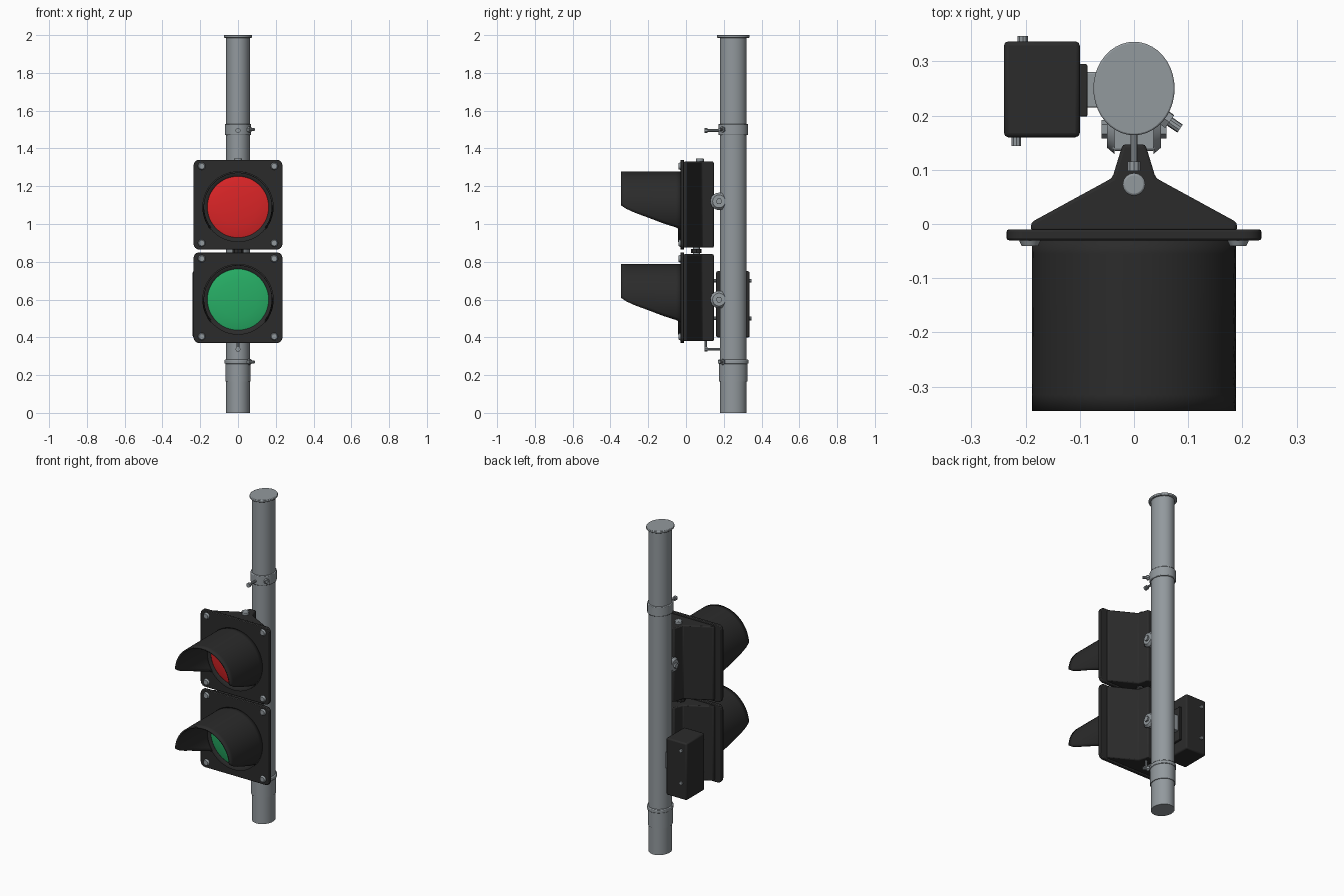
import bpy, bmesh, math
from mathutils import Vector

old = bpy.data.objects.get("Cube")
if old:
    bpy.data.objects.remove(old, do_unlink=True)


def material(name, colour):
    m = bpy.data.materials.new(name)
    m.use_nodes = True
    m.diffuse_color = (*colour, 1)
    bsdf = next(n for n in m.node_tree.nodes if n.type == 'BSDF_PRINCIPLED')
    bsdf.inputs["Base Color"].default_value = (*colour, 1)
    return m


BLACK = material("black plastic", (0.024, 0.024, 0.024))
STEEL = material("galvanised steel", (0.29, 0.32, 0.34))
RED = material("red lens", (0.70, 0.018, 0.02))
GREEN = material("green lens", (0.02, 0.42, 0.13))


def finish(bm, name, mat, bevel=0, segments=2):
    """Turn a bmesh into a smooth-shaded object with an optional bevel."""
    bmesh.ops.recalc_face_normals(bm, faces=bm.faces)
    mesh = bpy.data.meshes.new(name)
    bm.to_mesh(mesh)
    bm.free()
    mesh.materials.append(mat)
    ob = bpy.data.objects.new(name, mesh)
    bpy.context.collection.objects.link(ob)
    bpy.ops.object.select_all(action='DESELECT')
    ob.select_set(True)
    bpy.context.view_layer.objects.active = ob
    bpy.ops.object.shade_smooth_by_angle(angle=math.radians(35))
    if bevel:
        mod = ob.modifiers.new("bevel", 'BEVEL')
        mod.width, mod.segments = bevel, segments
    return ob


def rod(name, start, end, r, mat, sides=16, r2=None, squash=1, bevel=0):
    """Cylinder or cone between two points; squash stretches it along y."""
    a, b = Vector(start), Vector(end)
    bm = bmesh.new()
    bmesh.ops.create_cone(bm, cap_ends=True, segments=sides, radius1=r,
                          radius2=r if r2 is None else r2, depth=(b - a).length)
    for v in bm.verts:
        v.co.y *= squash
    turn = Vector((0, 0, 1)).rotation_difference(b - a)
    for v in bm.verts:
        v.co = turn @ v.co + (a + b) / 2
    return finish(bm, name, mat, bevel)


def box(name, low, high, mat, bevel=0.005):
    bm = bmesh.new()
    bmesh.ops.create_cube(bm, size=1)
    for v in bm.verts:
        v.co = [l + (c + 0.5) * (h - l) for l, c, h in zip(low, v.co, high)]
    return finish(bm, name, mat, bevel)


def prism(name, points, shift, mat, bevel):
    """Extrude a closed outline along a vector."""
    bm = bmesh.new()
    face = bm.faces.new([bm.verts.new(p) for p in points])
    out = bmesh.ops.extrude_face_region(bm, geom=[face])
    bmesh.ops.translate(bm, vec=shift,
                        verts=[g for g in out["geom"] if isinstance(g, bmesh.types.BMVert)])
    return finish(bm, name, mat, bevel)


def turned(name, z, profile, mat, closed=False, steps=48):
    """Revolve (radius, y) pairs about a front-to-back axis at height z."""
    bm = bmesh.new()
    verts = [bm.verts.new((r, y, z)) for r, y in profile]
    edges = [bm.edges.new(p) for p in zip(verts, verts[1:])]
    if closed:
        edges.append(bm.edges.new((verts[-1], verts[0])))
    bmesh.ops.spin(bm, geom=verts + edges, cent=(0, 0, z), axis=(0, 1, 0),
                   angle=math.tau, steps=steps)
    bmesh.ops.remove_doubles(bm, verts=bm.verts, dist=0.0002)
    return finish(bm, name, mat)


def visor(name, z):
    """Open-bottomed hood whose lower edge sweeps up toward the front."""
    r, n = 0.184, 40
    edge = [(-0.025, -0.12), (-0.055, -0.105), (-0.12, -0.085), (-0.2, -0.055),
            (-0.27, -0.03), (-0.315, -0.01), (-0.345, 0.01)]
    bm = bmesh.new()
    rings = []
    for y, drop in edge:
        low = math.asin(drop / r)
        angles = [low + (math.pi - 2 * low) * i / n for i in range(n + 1)]
        rings.append([bm.verts.new((r * math.cos(a), y, z + r * math.sin(a)))
                      for a in angles])
    for p, q in zip(rings, rings[1:]):
        for i in range(n):
            bm.faces.new((p[i], p[i + 1], q[i + 1], q[i]))
    ob = finish(bm, name, BLACK)
    mod = ob.modifiers.new("thickness", 'SOLIDIFY')
    mod.thickness, mod.offset = 0.009, 0


def rounded_rect(w, low, high, r, y):
    pts = []
    for k, (sx, z) in enumerate([(1, high - r), (-1, high - r), (-1, low + r), (1, low + r)]):
        for i in range(7):
            a = (k + i / 6) * math.pi / 2
            pts.append((sx * (w - r) + r * math.cos(a), y, z + r * math.sin(a)))
    return pts


def signal(label, low, high, lens_z, lens_mat):
    # Front plate with corner screws
    prism(label + "_front_plate", rounded_rect(0.235, low, high, 0.03, -0.03),
          (0, 0.02, 0), BLACK, 0.004)
    for sx in (-1, 1):
        for z in (low + 0.034, high - 0.034):
            rod(label + "_corner_screw", (sx * 0.192, -0.028, z),
                (sx * 0.192, -0.041, z), 0.021, STEEL, 12, r2=0.015)
    # Tapered housing
    half = [(0.19, -0.014), (0.19, 0.003), (0.04, 0.085), (0.021, 0.147)]
    outline = half + [(-x, y) for x, y in reversed(half)]
    prism(label + "_housing", [(x, y, low + 0.01) for x, y in outline],
          (0, 0, high - low - 0.02), BLACK, 0.006)
    # Lens, bezel and hood
    turned(label + "_bezel", lens_z, [(0.186, -0.028), (0.186, -0.043),
                                      (0.176, -0.043), (0.162, -0.034),
                                      (0.162, -0.028)], BLACK, closed=True)
    turned(label + "_lens", lens_z, [(0.168, -0.031), (0.15, -0.037),
                                     (0.1, -0.044), (0.05, -0.048), (0, -0.049)], lens_mat)
    visor(label + "_visor", lens_z)


signal("red_signal", 0.865, 1.34, 1.09, RED)
signal("green_signal", 0.37, 0.85, 0.6, GREEN)

# Pole, cap and clamp collars
PY = 0.25


def pole_ring(name, low, high, r, squash=1.13, bevel=0):
    return rod(name, (0, PY, low), (0, PY, high), r, STEEL, 40, squash=squash, bevel=bevel)


pole_ring("pole", 0, 1.99, 0.063)
pole_ring("pole_cap", 1.986, 2.0, 0.075, 1.15, 0.003)
pole_ring("upper_collar", 1.47, 1.53, 0.07, bevel=0.004)
pole_ring("lower_sleeve", 0.165, 0.265, 0.067)
pole_ring("lower_collar", 0.26, 0.282, 0.071, bevel=0.004)

# Clamp screws and front hooks
for z in (1.5, 0.27):
    rod("clamp_screw", (0.05, 0.2, z), (0.085, 0.176, z), 0.009, STEEL, 10)
    rod("clamp_screw_head", (0.056, 0.196, z), (0.066, 0.189, z), 0.016, STEEL, 6)
for z in (1.495, 0.337):
    rod("hook_arm", (0, 0.19, z), (0, 0.105, z), 0.007, STEEL, 10)
    rod("hook_tip", (0, 0.115, z), (0, 0.098, z), 0.013, STEEL, 10)
rod("lower_hook_post", (0, 0.105, 0.337), (0, 0.105, 0.385), 0.007, STEEL, 10)

# Swivel brackets joining housings to the pole
for z in (1.12, 0.6):
    box("bracket_block", (-0.04, 0.135, z - 0.03), (0.04, 0.2, z + 0.03), STEEL)
    for s in (-1, 1):
        rod("bracket_washer", (s * 0.036, 0.175, z), (s * 0.05, 0.175, z),
            0.046, STEEL, 24, r2=0.034)
        rod("bracket_bolt", (s * 0.048, 0.175, z), (s * 0.06, 0.175, z), 0.017, STEEL, 6)

# Top knob and coupling between housings
rod("top_knob", (0, 0.073, 1.32), (0, 0.073, 1.348), 0.021, STEEL, 16, bevel=0.004)
rod("housing_coupling", (0, 0.055, 0.83), (0, 0.055, 0.885), 0.018, STEEL)
rod("coupling_nut", (0, 0.055, 0.847), (0, 0.055, 0.868), 0.028, BLACK, 8)

# Control box with mount and screws
box("control_box", (-0.24, 0.16, 0.4), (-0.1, 0.337, 0.75), BLACK, 0.008)
box("control_box_pad", (-0.102, 0.198, 0.47), (-0.086, 0.295, 0.68), BLACK, 0.003)
box("control_box_bracket", (-0.09, 0.215, 0.53), (-0.055, 0.28, 0.63), STEEL, 0.003)
for z in (0.5, 0.7):
    rod("box_back_screw", (-0.205, 0.335, z), (-0.205, 0.347, z), 0.01, STEEL, 10)
    rod("box_front_screw", (-0.217, 0.162, z), (-0.217, 0.144, z), 0.009, STEEL, 10)
